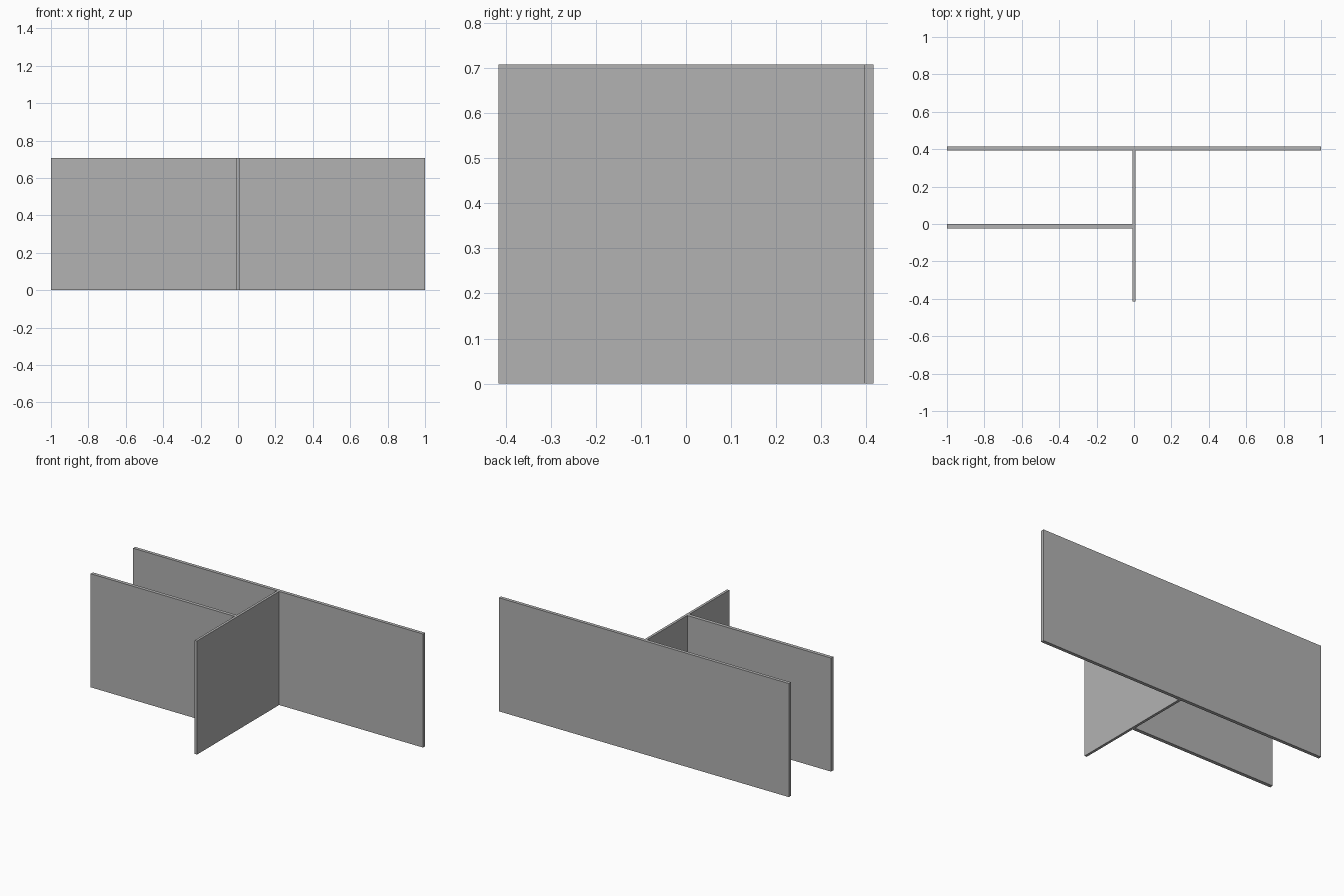
import bpy
import bmesh
from mathutils import Vector

cube = bpy.data.objects.get("Cube")
if cube:
    bpy.data.objects.remove(cube, do_unlink=True)

HEIGHT = 0.708

# Single plain grey for every panel
grey = bpy.data.materials.new("plain grey")
grey.use_nodes = True
colour = (0.448, 0.448, 0.448, 1)
grey.diffuse_color = colour
grey.node_tree.nodes["Principled BSDF"].inputs["Base Color"].default_value = colour


def panel(name, x0, x1, y0, y1):
    """Upright flat panel standing on the ground."""
    bm = bmesh.new()
    bmesh.ops.create_cube(bm, size=1)
    bmesh.ops.scale(bm, vec=Vector((x1 - x0, y1 - y0, HEIGHT)), verts=bm.verts)
    mesh = bpy.data.meshes.new(name)
    bm.to_mesh(mesh)
    bm.free()
    mesh.materials.append(grey)
    obj = bpy.data.objects.new(name, mesh)
    obj.location = ((x0 + x1) / 2, (y0 + y1) / 2, HEIGHT / 2)
    bpy.context.collection.objects.link(obj)
    return obj


half = 0.008   # half thickness of the divider
back = 0.394   # front face of the back wall

# Long wall at the back, divider butting against it, short wall off its right side
panel("back_wall", -1, 1, back, 0.415)
panel("centre_divider", -half, half, -0.415, back)
panel("right_side_wall", -1, -half, -0.023, -0.001)
